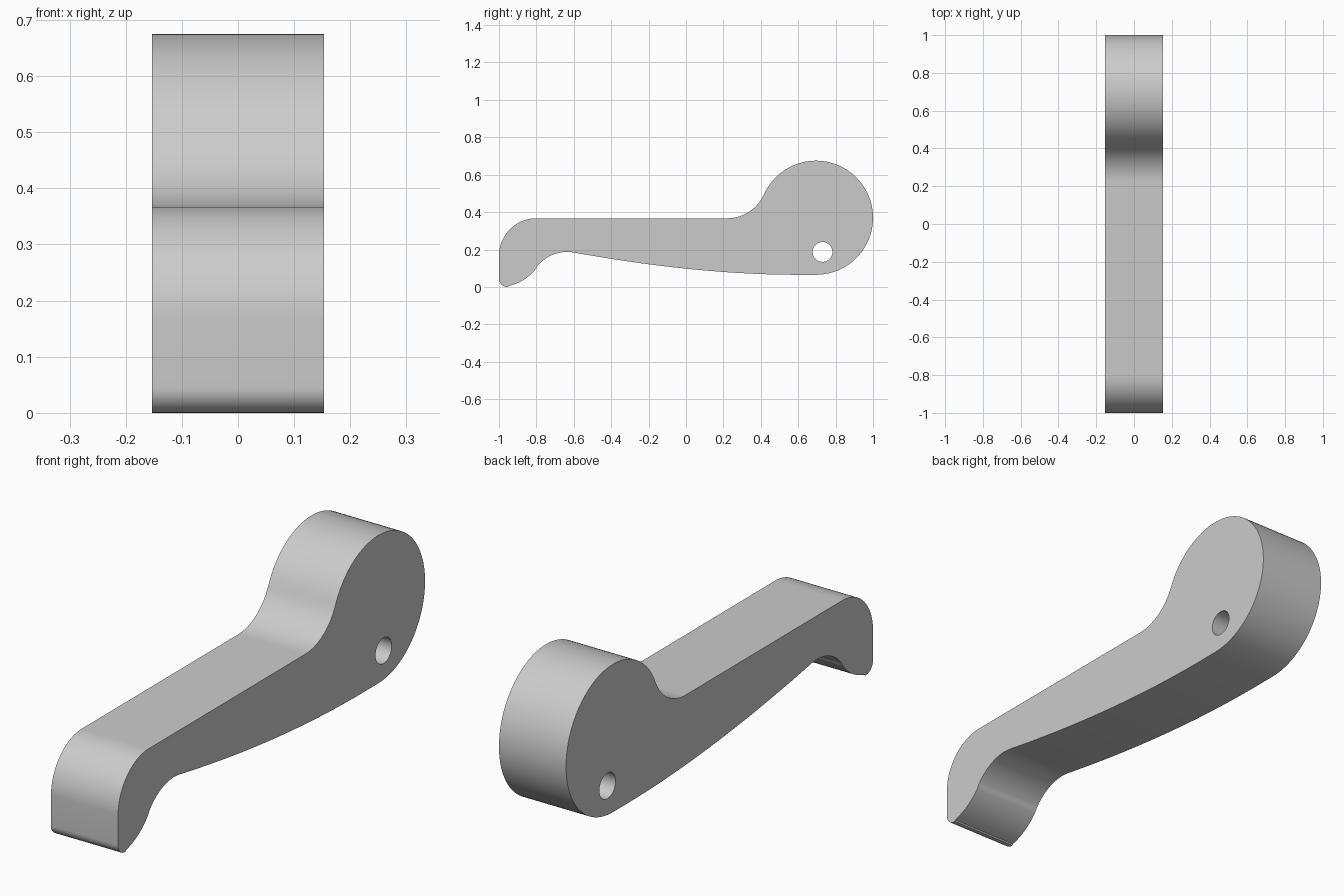
import bpy, bmesh
from math import radians, cos, sin

if "Cube" in bpy.data.objects:
    bpy.data.objects.remove(bpy.data.objects["Cube"])

HALF = 0.153  # half thickness along x


def arc(cy, cz, r, a0, a1, n):
    """Points on an arc in the y-z plane, angles in degrees."""
    return [(cy + r * cos(radians(a0 + (a1 - a0) * i / n)),
             cz + r * sin(radians(a0 + (a1 - a0) * i / n))) for i in range(n + 1)]


def bezier(p, c, q, n):
    return [tuple((1 - t) ** 2 * p[k] + 2 * t * (1 - t) * c[k] + t * t * q[k] for k in (0, 1))
            for t in (i / n for i in range(1, n))]


def prism(name, points, half):
    """Extrude a y-z profile symmetrically along x."""
    bm = bmesh.new()
    face = bm.faces.new([bm.verts.new((-half, y, z)) for y, z in points])
    new = bmesh.ops.extrude_face_region(bm, geom=[face])["geom"]
    bmesh.ops.translate(bm, vec=(2 * half, 0, 0),
                        verts=[v for v in new if isinstance(v, bmesh.types.BMVert)])
    bmesh.ops.recalc_face_normals(bm, faces=bm.faces)
    mesh = bpy.data.meshes.new(name)
    bm.to_mesh(mesh)
    bm.free()
    obj = bpy.data.objects.new(name, mesh)
    bpy.context.collection.objects.link(obj)
    return obj


# Lever outline: round head, neck fillet, arm, hooked tip, curved underside
outline = (
    arc(0.695, 0.37, 0.305, -90, 156, 64)
    + arc(0.22, 0.582, 0.215, -26, -90, 18)
    + arc(-0.8, 0.167, 0.2, 90, 180, 24)
    + arc(-0.955, 0.045, 0.045, 180, 275, 12)
    + arc(-1.0, 0.25, 0.25, -78, -37, 12)
    + arc(-0.635, -0.018, 0.205, 143, 80, 18)
    + bezier((-0.6, 0.184), (0.06, 0.065), (0.6, 0.065), 28)
    + [(0.6, 0.065)]
)
lever = prism("lever", outline, HALF)

# Pivot hole through the head
cutter = prism("pivot_hole_cutter", arc(0.73, 0.187, 0.053, 0, 348.75, 31), HALF + 0.1)
cutter.hide_render = True
cut = lever.modifiers.new("pivot_hole", 'BOOLEAN')
cut.operation = 'DIFFERENCE'
cut.solver = 'EXACT'
cut.object = cutter
bpy.context.view_layer.objects.active = lever
lever.select_set(True)
bpy.ops.object.modifier_apply(modifier=cut.name)
bpy.data.objects.remove(cutter)

# Smooth rounded sides, crisp rims
bpy.ops.object.shade_smooth_by_angle(angle=radians(30))
